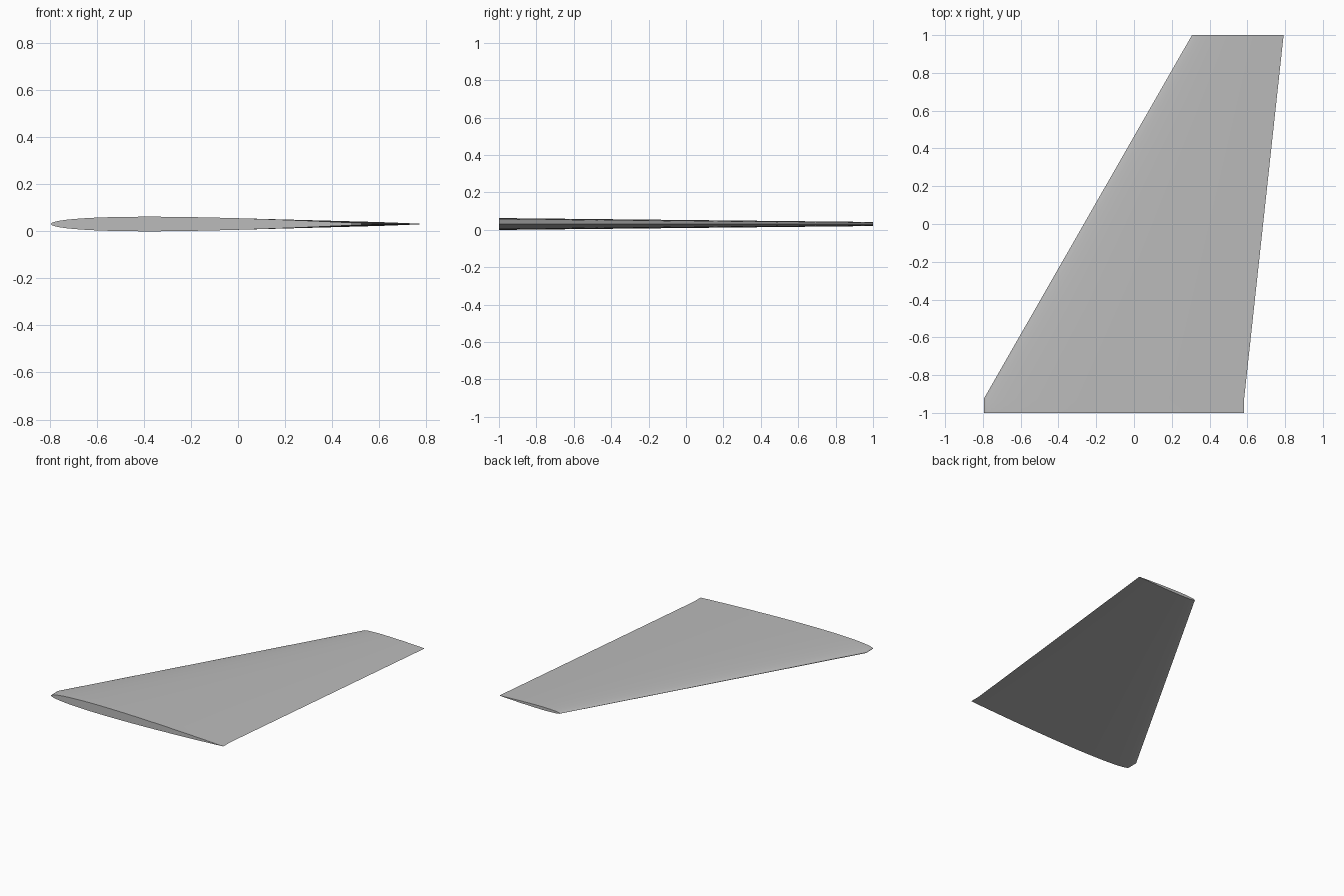
import bpy, bmesh, math

cube = bpy.data.objects.get("Cube")
if cube:
    bpy.data.objects.remove(cube, do_unlink=True)

STEPS = 28          # chord divisions per side
THICK = 0.045       # thickness as a share of the chord
MID_Z = 0.031

# Stations along the span: y, leading edge x, trailing edge x
STATIONS = [(-1, -0.795, 0.583), (-0.925, -0.795, 0.583), (1, 0.307, 0.792)]


def half_thickness(t):
    """Symmetric aerofoil section with a closed trailing edge."""
    return 5 * THICK * (0.2969 * math.sqrt(t) - 0.126 * t - 0.3516 * t**2
                        + 0.2843 * t**3 - 0.1036 * t**4)


def section(bm, y, lead, trail):
    """One closed ring: trailing edge, over the top, round the nose, back below."""
    chord = trail - lead
    ring = []
    for i in range(2 * STEPS):
        a = math.pi * i / STEPS
        t = (1 + math.cos(a)) / 2
        side = 1 if i <= STEPS else -1
        h = 0 if i in (0, STEPS) else side * half_thickness(t)
        ring.append(bm.verts.new((lead + t * chord, y, MID_Z + h * chord)))
    return ring


# Wing skin and flat end caps
bm = bmesh.new()
rings = [section(bm, *s) for s in STATIONS]
for a, b in zip(rings, rings[1:]):
    for i in range(len(a)):
        j = (i + 1) % len(a)
        bm.faces.new((a[i], a[j], b[j], b[i]))
bm.faces.new(rings[0])
bm.faces.new(rings[-1])
bmesh.ops.recalc_face_normals(bm, faces=bm.faces)
mesh = bpy.data.meshes.new("wing")
bm.to_mesh(mesh)
bm.free()
wing = bpy.data.objects.new("wing", mesh)
bpy.context.collection.objects.link(wing)

# Plain grey finish
grey = bpy.data.materials.new("light_grey")
grey.use_nodes = True
colour = (0.5, 0.5, 0.5, 1)
grey.diffuse_color = colour
grey.node_tree.nodes["Principled BSDF"].inputs["Base Color"].default_value = colour
mesh.materials.append(grey)

# Smooth skin, sharp ends and trailing edge
bpy.ops.object.select_all(action='DESELECT')
wing.select_set(True)
bpy.context.view_layer.objects.active = wing
bpy.ops.object.shade_smooth_by_angle(angle=math.radians(40))
# The thin trailing edge stays crisp
for e in mesh.edges:
    if all(v % (2 * STEPS) == 0 for v in e.vertices):
        e.use_edge_sharp = True
